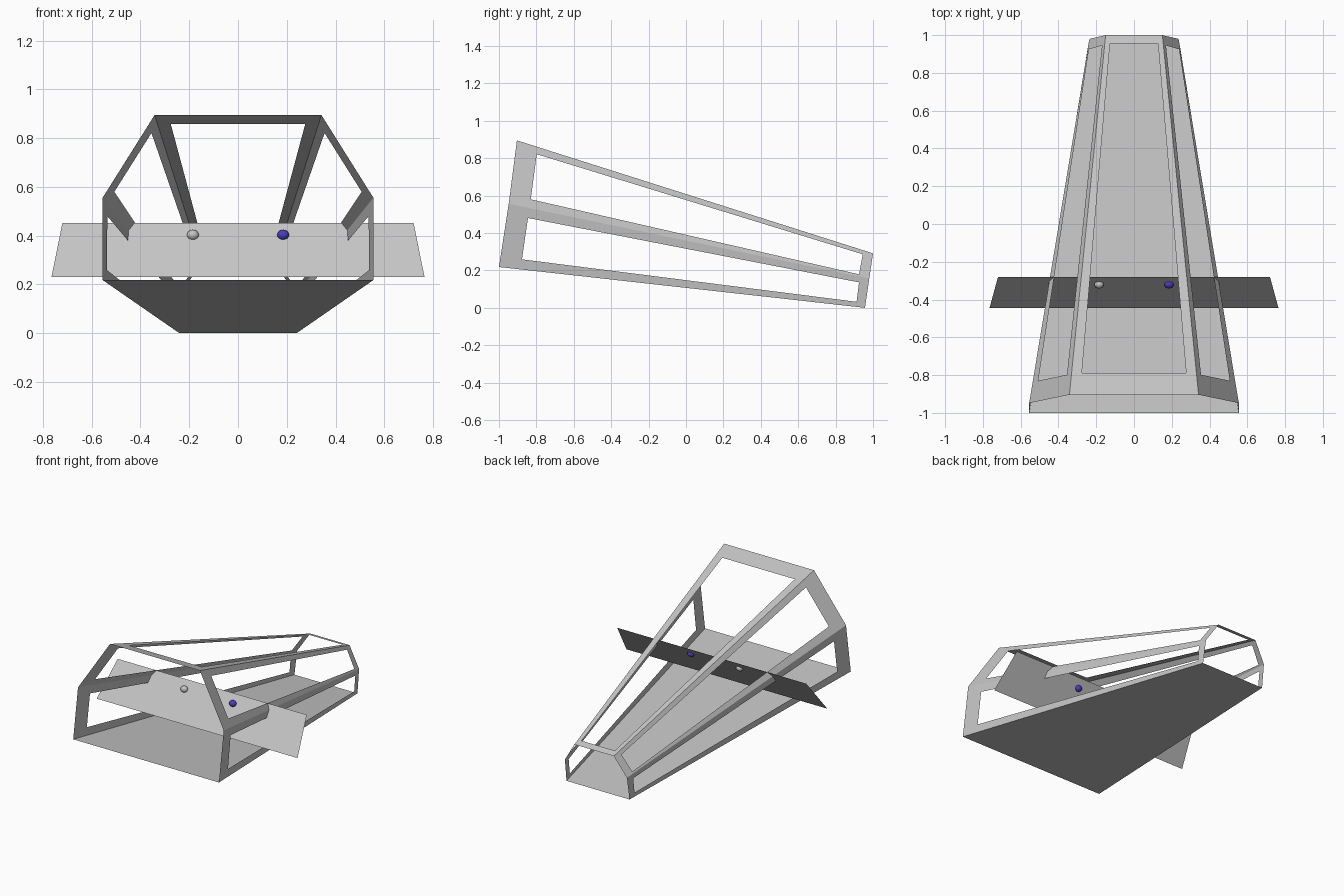
import bpy, bmesh, math
from mathutils import Vector, geometry

if "Cube" in bpy.data.objects:
    bpy.data.objects.remove(bpy.data.objects["Cube"])

def material(name, rgb):
    m = bpy.data.materials.new(name)
    m.diffuse_color = (*rgb, 1)
    m.use_nodes = True
    m.node_tree.nodes["Principled BSDF"].inputs["Base Color"].default_value = m.diffuse_color
    return m

GREY = material("light grey", (0.56, 0.56, 0.56))
SILVER = material("warm silver", (0.56, 0.55, 0.52))
BLUE = material("deep blue", (0.07, 0.045, 0.52))

def make(name, verts, faces, mat, mirror=False):
    me = bpy.data.meshes.new(name)
    me.from_pydata([tuple(v) for v in verts], [], faces)
    me.materials.append(mat)
    ob = bpy.data.objects.new(name, me)
    bpy.context.collection.objects.link(ob)
    if mirror:
        ob.modifiers.new("mirror", 'MIRROR').use_axis = (True, False, False)
    return ob

def frame(name, outer, hole, axis, mirror=False):
    """Flat four-sided window frame; hole corners are dropped onto its plane along axis."""
    o = [Vector(p) for p in outer]
    n = (o[2] - o[0]).cross(o[3] - o[1])
    c = sum(o, Vector()) / 4
    a = Vector(axis)
    h = [geometry.intersect_line_plane(Vector(p), Vector(p) + a, c, n) for p in hole]
    ring = [(i, (i + 1) % 4, 4 + (i + 1) % 4, 4 + i) for i in range(4)]
    make(name, o + h, ring, GREY, mirror)

# Cross-section corners (right half) at the front and the back
front_low, front_mid, front_top = (.555, -1, .218), (.555, -.948, .556), (.342, -.904, .895)
back_low, back_mid, back_top = (.24, .957, 0), (.236, .98, .157), (.15, 1, .291)

def flip(p):
    return (-p[0], p[1], p[2])

# Floor
make("floor", [flip(front_low), front_low, back_low, flip(back_low)], [(3, 2, 1, 0)], GREY)

# Side and roof window frames
frame("lower_side_frame", [front_low, back_low, back_mid, front_mid],
      [(0, -.877, .259), (0, .912, .032), (0, .925, .136), (0, -.845, .48)], (1, 0, 0), True)
frame("upper_side_frame", [front_mid, back_mid, back_top, front_top],
      [(0, -.83, .58), (0, .925, .179), (0, .945, .286), (0, -.798, .821)], (1, 0, 0), True)
frame("roof_frame", [flip(front_top), front_top, back_top, flip(back_top)],
      [(-.276, -.79, 0), (.276, -.79, 0), (.127, .955, 0), (-.127, .955, 0)], (0, 0, 1))

# Sloping cross plate
make("cross_plate", [(-.765, -.445, .23), (.765, -.445, .23), (.72, -.28, .453), (-.72, -.28, .453)],
     [(0, 1, 2, 3)], GREY)

# Two small knobs on the plate
for name, x, mat in (("silver_knob", -.185, SILVER), ("blue_knob", .185, BLUE)):
    bpy.ops.mesh.primitive_uv_sphere_add(segments=16, ring_count=10, radius=1,
                                         location=(x, -.32, .403))
    ob = bpy.context.object
    ob.name = name
    ob.scale = (.0245, .0215, .0215)
    ob.data.materials.append(mat)
    bpy.ops.object.shade_smooth()
